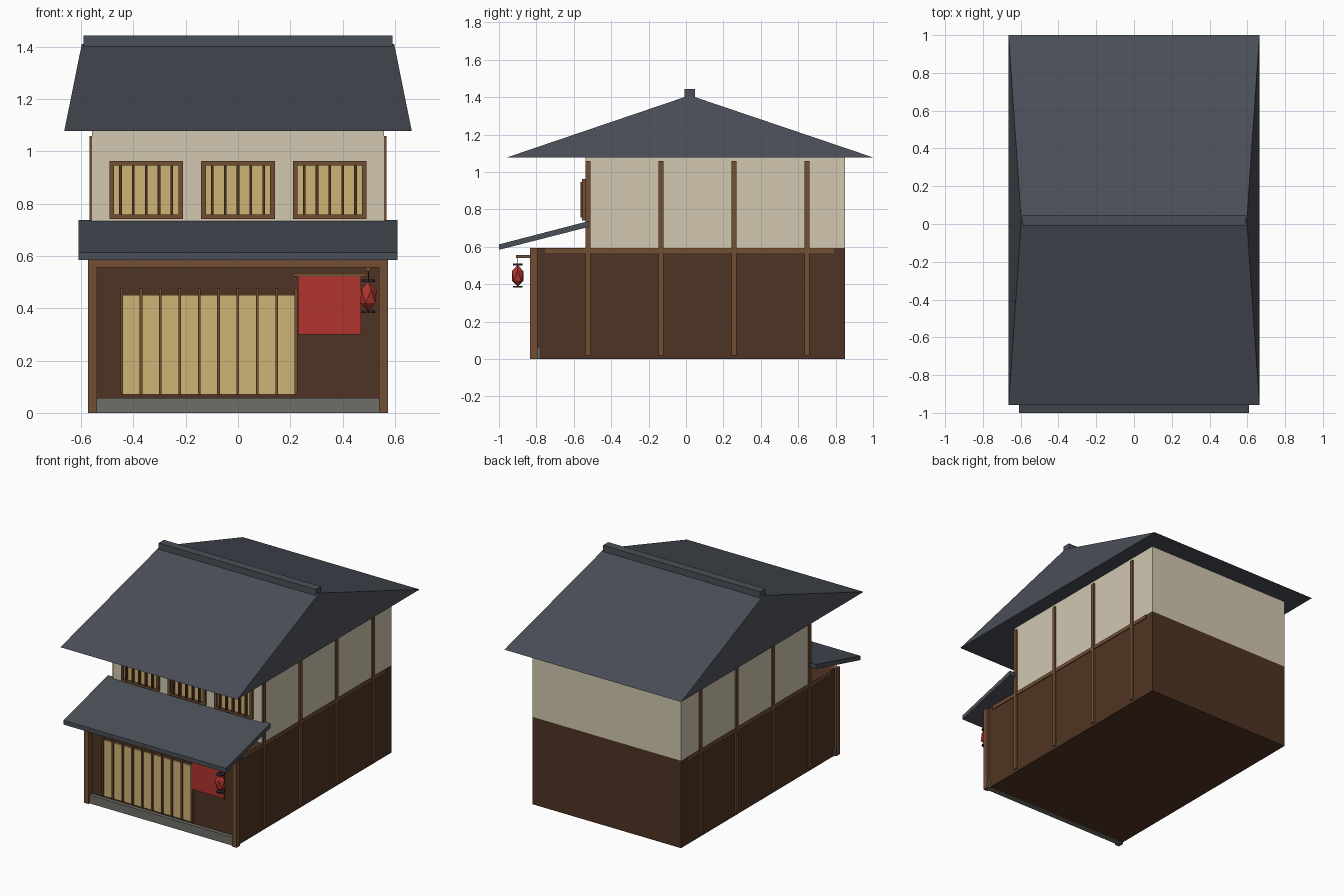
import bpy, bmesh, math
from mathutils import Vector

cube = bpy.data.objects.get("Cube")
if cube:
    bpy.data.objects.remove(cube, do_unlink=True)


def material(name, hex_code):
    def linear(v):
        return v / 12.92 if v <= 0.04045 else ((v + 0.055) / 1.055) ** 2.4
    rgb = [linear(int(hex_code[i:i + 2], 16) / 255) for i in (0, 2, 4)]
    m = bpy.data.materials.new(name)
    m.use_nodes = True
    m.diffuse_color = (*rgb, 1)
    bsdf = m.node_tree.nodes["Principled BSDF"]
    bsdf.inputs["Base Color"].default_value = (*rgb, 1)
    bsdf.inputs["Roughness"].default_value = 0.9
    return m


ROOF = material("slate roof", "4a4e57")
PLASTER = material("cream plaster", "d2c8b1")
DARK = material("dark timber", "4f3423")
WOOD = material("brown wood", "724e34")
PAPER = material("golden paper", "cfb475")
STONE = material("grey stone", "6e6e69")
RED = material("red cloth", "b0342d")
IRON = material("black iron", "2a2a2e")


def finish(name, bm, mat):
    bmesh.ops.recalc_face_normals(bm, faces=bm.faces)
    mesh = bpy.data.meshes.new(name)
    bm.to_mesh(mesh)
    bm.free()
    mesh.materials.append(mat)
    ob = bpy.data.objects.new(name, mesh)
    bpy.context.collection.objects.link(ob)
    return ob


def box(name, x, y, z, mat):
    """Box from (low, high) ranges on each axis."""
    bm = bmesh.new()
    bmesh.ops.create_cube(bm, size=1)
    for v in bm.verts:
        v.co = Vector([r[0] if c < 0 else r[1] for c, r in zip(v.co, (x, y, z))])
    return finish(name, bm, mat)


def hull(name, points, mat):
    bm = bmesh.new()
    for p in points:
        bm.verts.new(p)
    bmesh.ops.convex_hull(bm, input=bm.verts)
    bmesh.ops.dissolve_limit(bm, angle_limit=0.01, verts=bm.verts, edges=bm.edges)
    return finish(name, bm, mat)


def around(c, half):
    return (c - half, c + half)


# Storeys
HALF = 0.558
box("lower_storey", (-HALF, HALF), (-0.797, 0.85), (0, 0.593), DARK)
box("upper_storey", (-HALF, HALF), (-0.538, 0.85), (0.593, 1.078), PLASTER)

# Main roof with inward-leaning gables, and its ridge cap
RIDGE_Y = 0.02
hull("main_roof",
     [(s * 0.664, y, 1.078) for s in (-1, 1) for y in (-0.957, 1.0)]
     + [(s * 0.597, RIDGE_Y, 1.41) for s in (-1, 1)], ROOF)
box("ridge_cap", (-0.59, 0.59), around(RIDGE_Y, 0.028), (1.39, 1.443), ROOF)

# Sloping porch roof
hull("porch_roof",
     [(s * 0.61, y, z) for s in (-1, 1)
      for y, z in ((-1.0, 0.584), (-1.0, 0.613), (-0.522, 0.706), (-0.522, 0.737))], ROOF)

# Shop front frame and stone step
for side, s in (("left", 1), ("right", -1)):
    box(side + "_corner_post", sorted((s * 0.538, s * 0.573)), (-0.834, -0.795), (0, 0.593), WOOD)
box("front_lintel", (-0.54, 0.54), (-0.83, -0.79), (0.555, 0.59), WOOD)
box("stone_step", (-0.562, 0.562), (-0.822, -0.782), (0, 0.057), STONE)

# Side timber framing
for side, s in (("left", 1), ("right", -1)):
    for i in range(4):
        box(f"{side}_wall_batten_{i + 1}", sorted((s * 0.55, s * 0.567)),
            around(-0.523 + i * 0.39, 0.013), (0.02, 1.058), WOOD)
    box(side + "_wall_rail", sorted((s * 0.55, s * 0.564)), (-0.755, 0.79), (0.567, 0.592), WOOD)

# Ground floor lattice screen
box("screen_paper", (-0.445, 0.222), (-0.807, -0.79), (0.07, 0.45), PAPER)
for i in range(10):
    box(f"screen_bar_{i + 1}", around(-0.445 + i * 0.0741, 0.005), (-0.82, -0.795), (0.07, 0.475), WOOD)

# Upper windows
for i, cx in enumerate((-0.351, 0, 0.351)):
    n = f"window_{i + 1}"
    box(n + "_paper", around(cx, 0.125), (-0.545, -0.53), (0.75, 0.95), PAPER)
    for part, z in (("sill", (0.742, 0.758)), ("head", (0.946, 0.962))):
        box(f"{n}_{part}", around(cx, 0.141), (-0.555, -0.53), z, WOOD)
    for s in (-1, 1):
        box(n + ("_left" if s > 0 else "_right") + "_jamb", around(cx + s * 0.132, 0.009),
            (-0.555, -0.53), (0.742, 0.962), WOOD)
    for j in range(5):
        box(f"{n}_bar_{j + 1}", around(cx + (j - 2) * 0.049, 0.005), (-0.564, -0.54), (0.758, 0.946), DARK)

# Door curtain on its rod
box("curtain", (0.23, 0.47), (-0.82, -0.812), (0.3, 0.522), RED)
box("curtain_rod", (0.21, 0.49), (-0.825, -0.807), (0.522, 0.534), WOOD)

# Hanging lantern
LX, LY, LZ = 0.498, -0.9, 0.445
box("lantern_arm", around(LX, 0.008), (-0.91, -0.79), (0.54, 0.556), WOOD)
box("lantern_cord", around(LX, 0.002), around(LY, 0.002), (0.5, 0.545), IRON)
bm = bmesh.new()
bmesh.ops.create_icosphere(bm, subdivisions=1, radius=0.036)
bmesh.ops.scale(bm, vec=(1, 1, 1.6), verts=bm.verts)
bmesh.ops.translate(bm, vec=(LX, LY, LZ), verts=bm.verts)
finish("lantern_body", bm, RED)
for part, z in (("top", LZ + 0.06), ("bottom", LZ - 0.058)):
    bm = bmesh.new()
    bmesh.ops.create_cone(bm, cap_ends=True, segments=8, radius1=0.026, radius2=0.026, depth=0.009)
    bmesh.ops.translate(bm, vec=(LX, LY, z), verts=bm.verts)
    finish(f"lantern_{part}_cap", bm, IRON)
